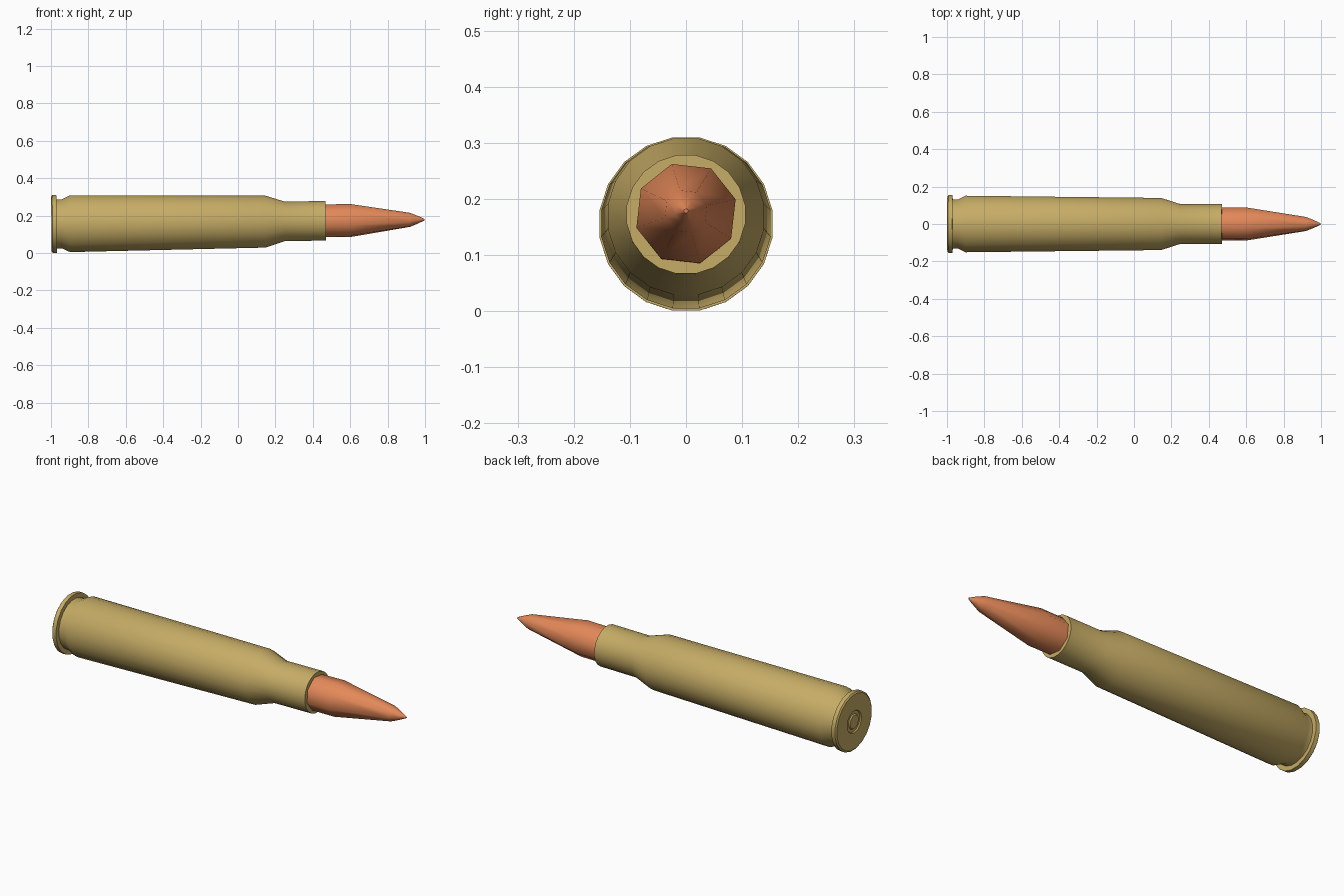
import bpy, bmesh, math

if "Cube" in bpy.data.objects:
    bpy.data.objects.remove(bpy.data.objects["Cube"])

AXIS_HEIGHT = 0.167   # axis height at x = 0
TILT = -0.0118        # the nose rides slightly higher than the base


def material(name, rgb):
    m = bpy.data.materials.new(name)
    m.diffuse_color = (*rgb, 1)
    m.use_nodes = True
    m.node_tree.nodes["Principled BSDF"].inputs["Base Color"].default_value = m.diffuse_color
    return m


def lathe(name, profile, sides, phase, mat, angle):
    """Revolve (x, radius) points about the x axis; both ends are capped."""
    bm = bmesh.new()
    rings = []
    for x, r in profile:
        ring = []
        for i in range(sides):
            a = math.radians(phase) + 2 * math.pi * i / sides
            ring.append(bm.verts.new((x, r * math.cos(a), r * math.sin(a))))
        rings.append(ring)
    for a, b in zip(rings, rings[1:]):
        for i in range(sides):
            j = (i + 1) % sides
            bm.faces.new((a[i], a[j], b[j], b[i]))
    bm.faces.new(rings[0])
    bm.faces.new(rings[-1])
    bmesh.ops.recalc_face_normals(bm, faces=bm.faces)
    mesh = bpy.data.meshes.new(name)
    bm.to_mesh(mesh)
    bm.free()
    mesh.materials.append(mat)
    obj = bpy.data.objects.new(name, mesh)
    bpy.context.collection.objects.link(obj)
    obj.location.z = AXIS_HEIGHT
    obj.rotation_euler.y = TILT
    bpy.ops.object.select_all(action='DESELECT')
    obj.select_set(True)
    bpy.context.view_layer.objects.active = obj
    bpy.ops.object.shade_smooth_by_angle(angle=math.radians(angle))
    return obj


brass = material("brass", (0.56, 0.41, 0.13))
copper = material("copper", (0.78, 0.25, 0.1))

# Case: base disc with shallow ring groove, rim, extractor groove, body, shoulder, neck
lathe("case", [
    (-0.998, 0.036), (-0.992, 0.040), (-0.992, 0.056), (-0.998, 0.060),
    (-0.998, 0.148), (-0.992, 0.156), (-0.970, 0.156), (-0.970, 0.132),
    (-0.943, 0.132), (-0.900, 0.153), (0.145, 0.141), (0.250, 0.107),
    (0.470, 0.107), (0.470, 0.080), (0.440, 0.080),
], 20, 9, brass, 30)

# Bullet: eight-sided tapered nose
lathe("bullet", [
    (0.430, 0.091), (0.470, 0.091), (0.600, 0.092), (0.920, 0.039),
    (0.965, 0.020), (0.998, 0.004),
], 8, 16, copper, 50)
